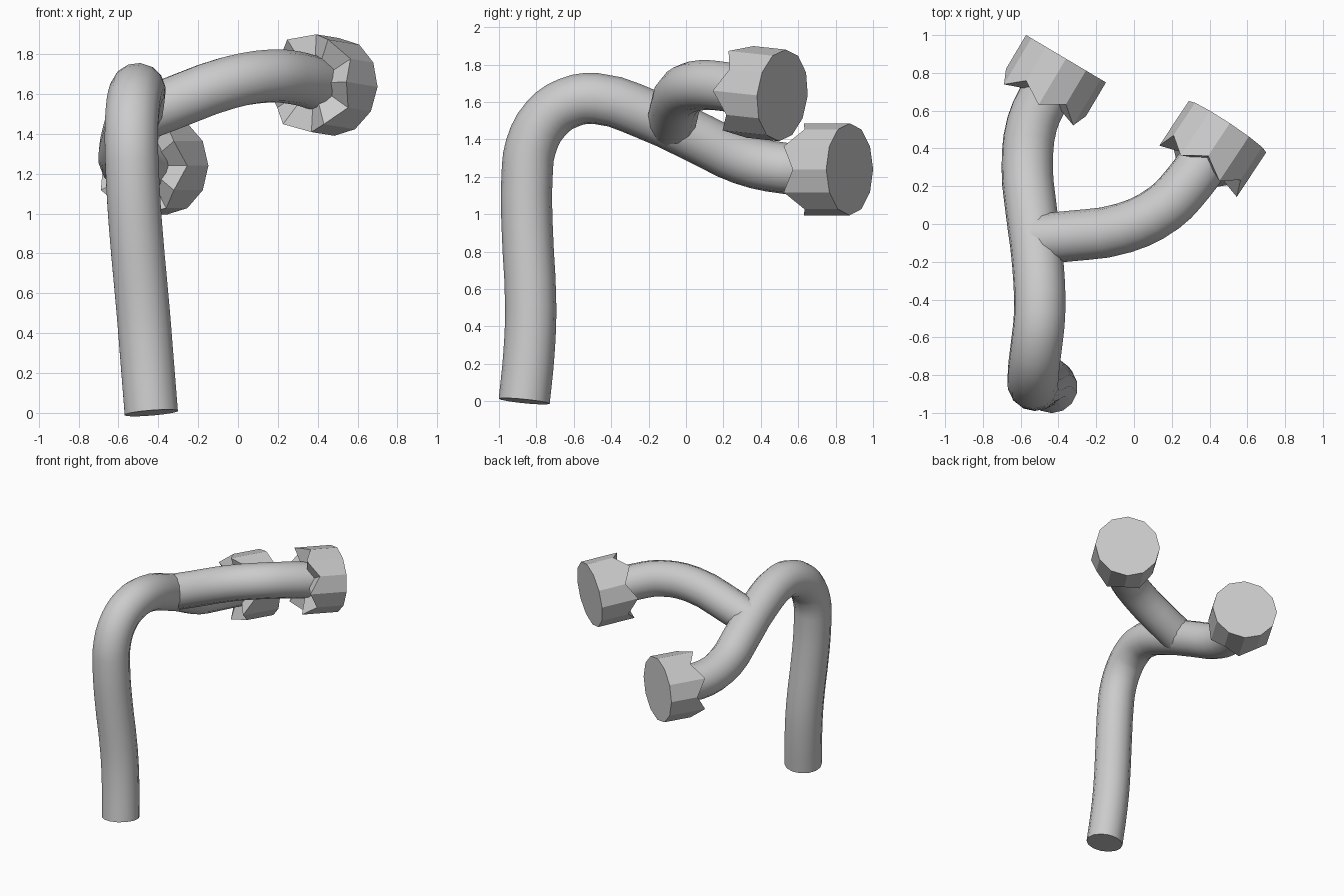
import bpy, bmesh
from math import cos, sin, tau, radians
from mathutils import Vector

if "Cube" in bpy.data.objects:
    bpy.data.objects.remove(bpy.data.objects["Cube"])


def tube(name, points, radius):
    """Smooth round tube through the given centre points."""
    cu = bpy.data.curves.new(name, 'CURVE')
    cu.dimensions = '3D'
    cu.bevel_depth = radius
    cu.bevel_resolution = 5
    cu.use_fill_caps = True
    cu.resolution_u = 3
    sp = cu.splines.new('BEZIER')
    sp.bezier_points.add(len(points) - 1)
    for bp, p in zip(sp.bezier_points, points):
        bp.co = p
        bp.handle_left_type = bp.handle_right_type = 'AUTO'
    ob = bpy.data.objects.new(name, cu)
    bpy.context.collection.objects.link(ob)
    bpy.ops.object.select_all(action='DESELECT')
    ob.select_set(True)
    bpy.context.view_layer.objects.active = ob
    bpy.ops.object.convert(target='MESH')
    ob = bpy.context.view_layer.objects.active
    bpy.ops.object.shade_smooth_by_angle(angle=radians(50))
    return ob


def jagged_cap(name, end, axis, first_tip, radius=0.246, tip=0.284, valley=0.208):
    """Twelve-sided cap with a flat outer end and a zigzag rim towards the stem."""
    d = Vector(axis).normalized()
    p = d.cross(Vector((0, 0, 1))).normalized()
    q = p.cross(d)
    c = Vector(end)
    bm = bmesh.new()
    outer, rim = [], []
    for i in range(12):
        a = tau * i / 12
        v = c + radius * (p * cos(a) + q * sin(a))
        outer.append(bm.verts.new(v))
        rim.append(bm.verts.new(v - d * (tip if i % 2 == first_tip else valley)))
    hub = bm.verts.new(c - d * valley)
    bm.faces.new(outer)
    for i in range(12):
        j = (i + 1) % 12
        bm.faces.new((outer[i], rim[i], rim[j], outer[j]))
        bm.faces.new((rim[i], hub, rim[j]))
    bmesh.ops.recalc_face_normals(bm, faces=bm.faces)
    me = bpy.data.meshes.new(name)
    bm.to_mesh(me)
    bm.free()
    bpy.context.collection.objects.link(bpy.data.objects.new(name, me))


# main stem: rises, bends over and runs back to the rear cap
tube("main_stem", [
    (-0.435, -0.865, 0), (-0.455, -0.84, 0.25), (-0.475, -0.83, 0.5),
    (-0.515, -0.85, 0.95), (-0.53, -0.85, 1.2), (-0.535, -0.83, 1.36),
    (-0.53, -0.75, 1.51), (-0.515, -0.63, 1.595), (-0.50, -0.48, 1.618),
    (-0.51, -0.2, 1.53), (-0.545, 0.08, 1.40), (-0.565, 0.3, 1.295),
    (-0.54, 0.53, 1.245), (-0.46, 0.705, 1.24)], 0.137)

# side branch: leaves the stem and curves round to the second cap
tube("side_branch", [
    (-0.52, -0.08, 1.48), (-0.35, -0.065, 1.545), (-0.05, -0.02, 1.655),
    (0.16, 0.085, 1.69), (0.29, 0.22, 1.68), (0.385, 0.35, 1.655)], 0.134)

# end caps
jagged_cap("rear_cap", (-0.36, 0.875, 1.24), (0.51, 0.86, 0), 1)
jagged_cap("branch_cap", (0.495, 0.515, 1.635), (0.55, 0.83, -0.09), 0)
